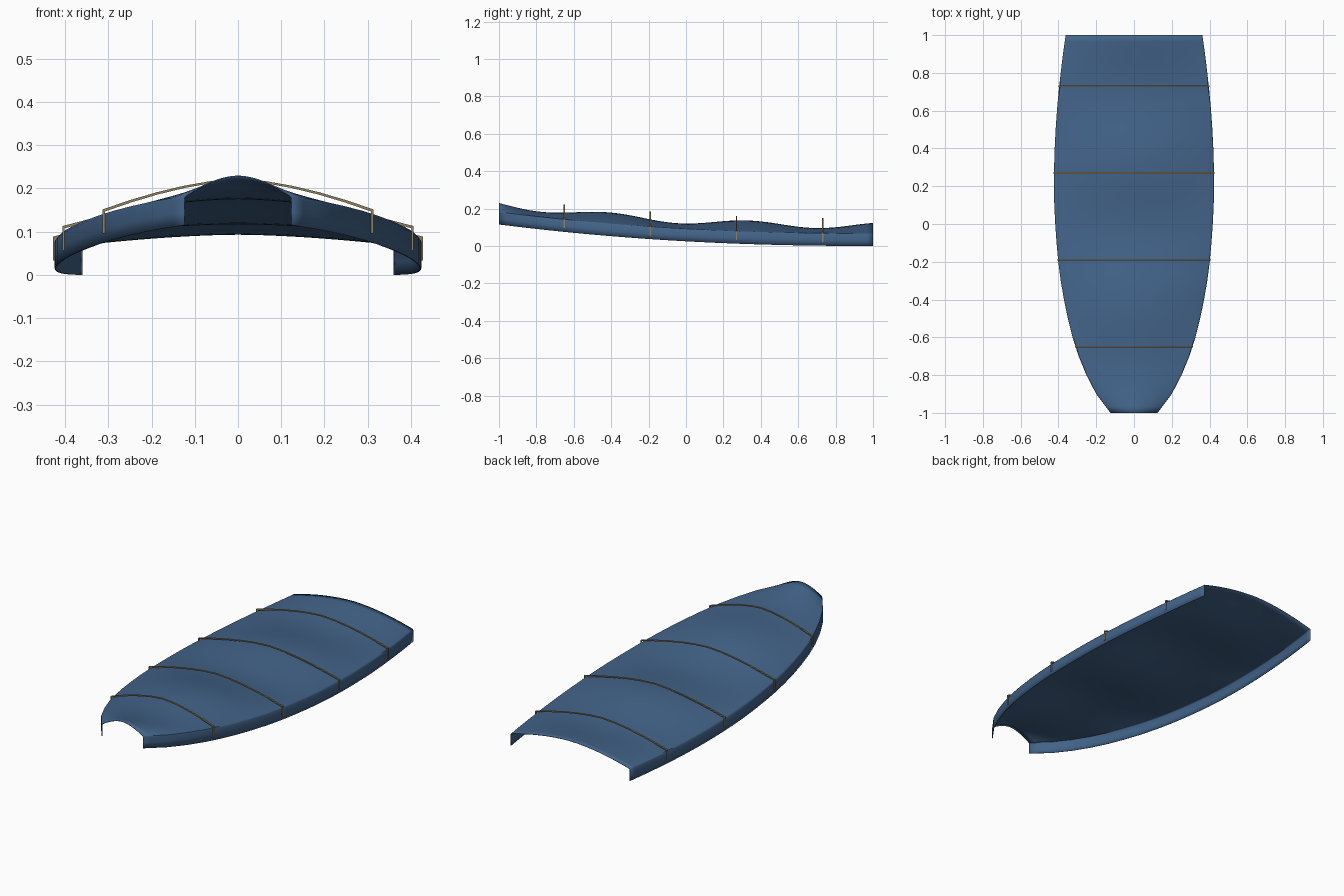
import bpy, bmesh, math

if "Cube" in bpy.data.objects:
    bpy.data.objects.remove(bpy.data.objects["Cube"])

# half widths of the plan outline, every 0.1 from bow (y=-1) to stern (y=1)
HALF = [.125, .20, .252, .293, .325, .35, .371, .388, .401, .41, .417,
        .422, .424, .423, .42, .415, .408, .399, .388, .376, .362]


def half_width(y):
    f = min(max((y + 1) * 10, 0), 19.9999)
    i = int(f)
    return HALF[i] + (HALF[i + 1] - HALF[i]) * (f - i)


def hem(y):
    return .115 * ((1 - y) / 2) ** 2.2


def top(y, u):
    # arched cloth that sags in waves along the length
    sag = .016 * (1 - math.cos(2 * math.pi * (y - .33) / .74))
    return hem(y) + .067 + .059 * (1 - abs(u) ** 1.8) - sag * (1 - u * u)


def material(name, color):
    m = bpy.data.materials.new(name)
    m.diffuse_color = (*color, 1)
    m.use_nodes = True
    m.node_tree.nodes["Principled BSDF"].inputs["Base Color"].default_value = m.diffuse_color
    return m


def make(name, bm, mat):
    bmesh.ops.recalc_face_normals(bm, faces=bm.faces)
    me = bpy.data.meshes.new(name)
    bm.to_mesh(me)
    bm.free()
    ob = bpy.data.objects.new(name, me)
    bpy.context.collection.objects.link(ob)
    me.materials.append(mat)
    return ob


def loft(bm, rows, closed=False):
    vs = [[bm.verts.new(p) for p in r] for r in rows]
    n = len(rows[0])
    for a, b in zip(vs, vs[1:]):
        for j in range(n if closed else n - 1):
            k = (j + 1) % n
            bm.faces.new((a[j], a[k], b[k], b[j]))
    return vs


blue = material("blue_canvas", (.055, .125, .25))
tan = material("tan_webbing", (.28, .22, .12))

# Cover: side skirts and sagging top in one open-ended sheet
rows = []
for i in range(61):
    y = -1 + i / 30
    w = half_width(y)
    us = [math.sin(math.pi / 2 * (j / 12 - 1)) for j in range(25)]
    side = [(hem(y) + f * (top(y, 1) - hem(y) - .006)) for f in (0, .5, 1)]
    row = [(-w, y, z) for z in side]
    row += [(u * w * .99, y, top(y, u)) for u in us]
    row += [(w, y, z) for z in reversed(side)]
    rows.append(row)
bm = bmesh.new()
loft(bm, rows)
cover = make("boat_cover", bm, blue)
if sum(p.normal.z for p in cover.data.polygons) < 0:
    cover.data.flip_normals()
solid = cover.modifiers.new("thickness", 'SOLIDIFY')
solid.thickness = .003
solid.offset = -1
for p in cover.data.polygons:
    p.use_smooth = True
bpy.context.view_layer.objects.active = cover
cover.select_set(True)
bpy.ops.object.shade_smooth_by_angle(angle=math.radians(50))

# Tie-down straps: flat bands arching over the cover with hanging ends
for n, y in enumerate((-.65, -.19, .27, .73)):
    w = half_width(y) + .004
    low, corner = hem(y) + .02, hem(y) + .076
    path = [(-w, low)]
    for j in range(-5, 6):
        u = j / 5
        path.append((u * w, corner + .071 * (1 - abs(u) ** 1.6)))
    path.append((w, low))
    t, h = .0025, .004
    rows = []
    for i, (x, z) in enumerate(path):
        # inner point offset: toward the centre on the ends, down on the arch
        ix = x * (1 - 2 * t / w)
        iz = z if i in (0, len(path) - 1) else z - 2 * t
        rows.append([(x, y - h, z), (x, y + h, z), (ix, y + h, iz), (ix, y - h, iz)])
    bm = bmesh.new()
    vs = loft(bm, rows, closed=True)
    bm.faces.new(vs[0])
    bm.faces.new(vs[-1])
    make(f"strap_{n + 1}", bm, tan)
